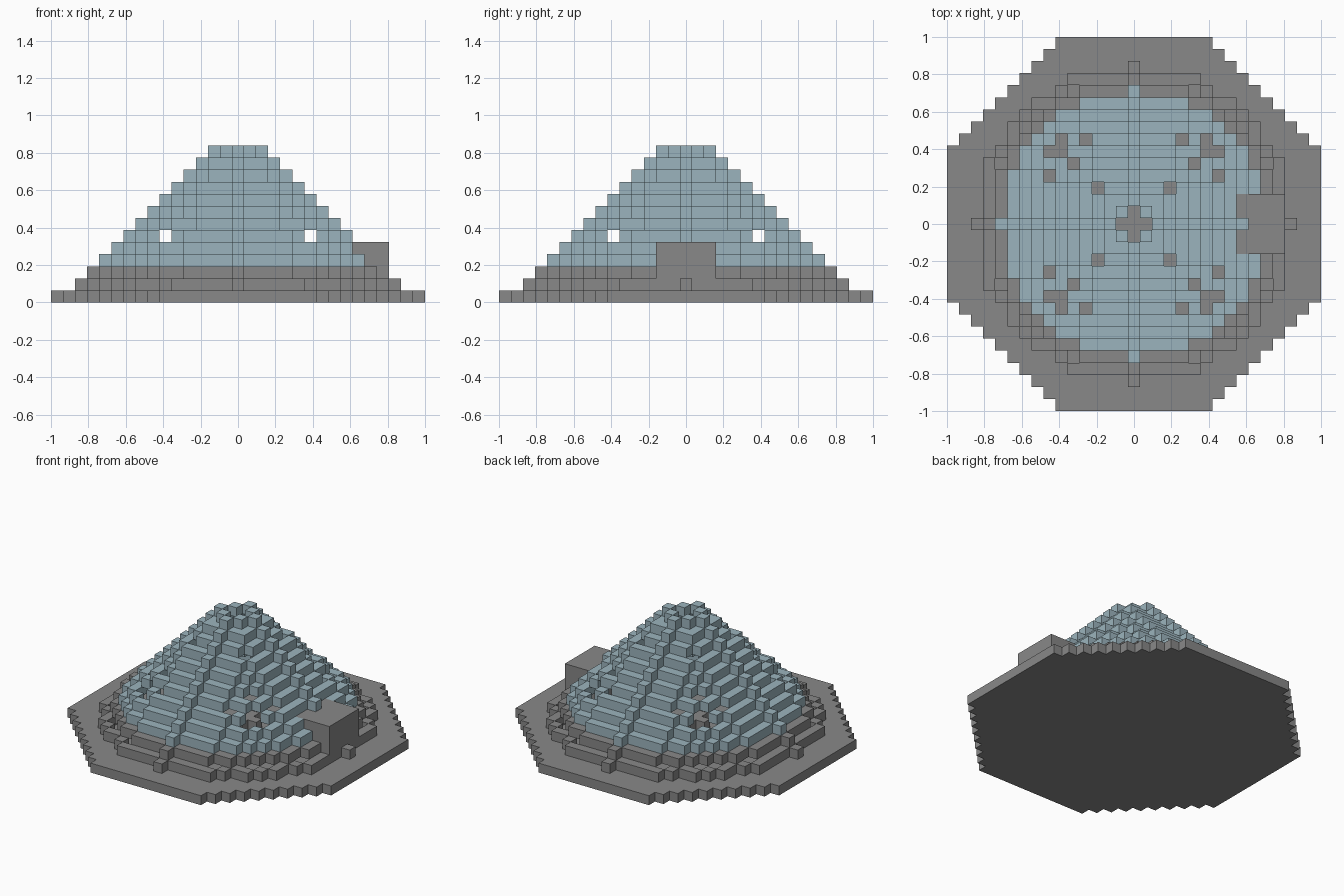
import bpy
import bmesh
from mathutils import Vector

UNIT = 2 / 31      # edge of one block
FULL = 15          # half width of the base in blocks
COURSES = 13       # number of block layers

if "Cube" in bpy.data.objects:
    bpy.data.objects.remove(bpy.data.objects["Cube"], do_unlink=True)


def make_material(name, color):
    mat = bpy.data.materials.new(name)
    mat.use_nodes = True
    mat.diffuse_color = color
    mat.node_tree.nodes["Principled BSDF"].inputs["Base Color"].default_value = color
    return mat


stone = make_material("grey stone", (0.246, 0.246, 0.246, 1))
glass = make_material("pale blue", (0.33, 0.456, 0.509, 1))


def block_object(name, cells, mat):
    """Join unit blocks into one mesh, keeping only the exposed faces."""
    cells = set(cells)
    bm = bmesh.new()
    corners = {}

    def vert(point):
        key = tuple(round(2 * c) for c in point)
        if key not in corners:
            corners[key] = bm.verts.new(point * UNIT)
        return corners[key]

    for cell in sorted(cells):
        center = Vector(cell) + Vector((0, 0, 0.5))
        for axis in range(3):
            for sign in (-1, 1):
                normal = Vector((0, 0, 0))
                normal[axis] = sign
                if tuple(int(a + b) for a, b in zip(cell, normal)) in cells:
                    continue
                u = Vector((0, 0, 0))
                u[(axis + 1) % 3] = 0.5
                v = normal.cross(u)
                mid = center + normal / 2
                bm.faces.new([vert(mid + p) for p in (-u - v, u - v, u + v, v - u)])

    mesh = bpy.data.meshes.new(name)
    bm.to_mesh(mesh)
    bm.free()
    mesh.materials.append(mat)
    obj = bpy.data.objects.new(name, mesh)
    bpy.context.collection.objects.link(obj)
    return obj


def disc(radius):
    span = range(-radius, radius + 1)
    return {(x, y) for x in span for y in span if x * x + y * y <= radius * radius}


def ring(radius):
    """Cells of a disc that touch its outside."""
    cells = disc(radius)
    steps = ((1, 0), (-1, 0), (0, 1), (0, -1))
    return {(x, y) for x, y in cells
            if any((x + a, y + b) not in cells for a, b in steps)}


# Octagonal base plate
span = range(-FULL, FULL + 1)
block_object("base_plate",
             [(x, y, 0) for x in span for y in span if abs(x) + abs(y) <= 21], stone)

# Entrance block on the left side
entrance = {(x, y, z) for x in range(9, 13) for y in range(-2, 3) for z in range(1, 5)}
block_object("entrance_block", entrance, stone)

# Hollow stepped cone, one ring per layer, with four corner openings
shell = {(x, y, z) for z in range(1, COURSES) for x, y in ring(14 - z)}
openings = {(x, y, 5) for x in (-6, 6) for y in (-6, 6)}
shell -= entrance | openings
block_object("lower_wall", [c for c in shell if c[2] < 3], stone)
block_object("stepped_roof", [c for c in shell if c[2] >= 3], glass)

# Low pedestal on the floor inside
block_object("inner_pedestal", [(x, y, 1) for x, y in disc(2)], stone)
